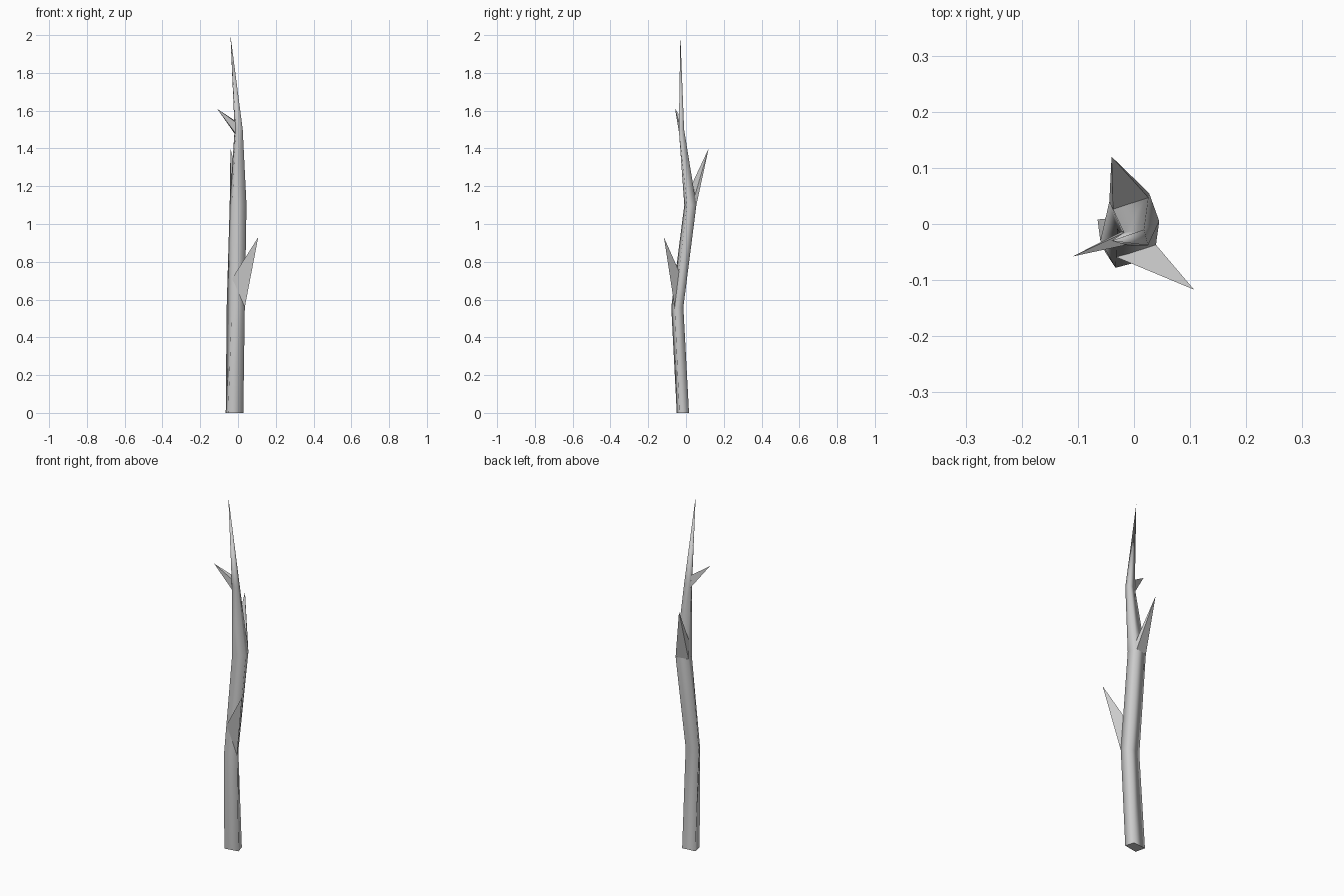
import bpy
import bmesh
from mathutils import Vector

if "Cube" in bpy.data.objects:
    bpy.data.objects.remove(bpy.data.objects["Cube"])

# four-sided trunk sections: height, then left, front-left, front-right and back corners
RINGS = [
    (0.00, [(-0.065, 0.008), (-0.052, -0.049), (0.028, -0.035), (0.013, 0.016)]),
    (0.56, [(-0.060, -0.030), (-0.033, -0.078), (0.036, -0.060), (0.012, -0.014)]),
    (1.10, [(-0.044, 0.040), (-0.030, -0.009), (0.045, 0.005), (0.027, 0.055)]),
    (1.50, [(-0.018, -0.015), (-0.012, -0.038), (0.025, -0.038), (0.018, -0.010)]),
]
TIP = Vector((-0.04, -0.03, 2.0))


def edge_point(side, z):
    """Point on a long trunk edge at height z."""
    pts = [Vector((*ring[side], h)) for h, ring in RINGS] + [TIP]
    for a, b in zip(pts, pts[1:]):
        if z <= b.z:
            return a.lerp(b, (z - a.z) / (b.z - a.z))
    return TIP


def make_object(name, bm, smooth):
    bmesh.ops.recalc_face_normals(bm, faces=bm.faces)
    for f in bm.faces:
        f.smooth = smooth
    mesh = bpy.data.meshes.new(name)
    bm.to_mesh(mesh)
    bm.free()
    obj = bpy.data.objects.new(name, mesh)
    bpy.context.collection.objects.link(obj)
    return obj


def fan(bm, loop, apex):
    tip = bm.verts.new(apex)
    for i, v in enumerate(loop):
        bm.faces.new((v, loop[(i + 1) % len(loop)], tip))


# crooked trunk, tapering to a point
bm = bmesh.new()
loops = [[bm.verts.new((x, y, z)) for x, y in ring] for z, ring in RINGS]
base = bm.faces.new(loops[0])
for lo, hi in zip(loops, loops[1:]):
    for i in range(4):
        j = (i + 1) % 4
        bm.faces.new((lo[i], lo[j], hi[j], hi[i]))
fan(bm, loops[-1], TIP)
bmesh.ops.split_edges(bm, edges=list(base.edges))
make_object("trunk", bm, True)


# pointed side shoots, each rooted on trunk edges
def branch(name, roots, tip):
    bm = bmesh.new()
    loop = [bm.verts.new(edge_point(s, z)) for s, z in roots]
    bm.faces.new(loop)
    fan(bm, loop, tip)
    make_object(name, bm, False)


branch("lower_branch", [(2, 0.56), (2, 0.75), (1, 0.71)], (0.107, -0.117, 0.93))
branch("middle_branch", [(0, 1.10), (3, 1.10), (3, 1.15), (0, 1.20)], (-0.04, 0.12, 1.40))
branch("upper_branch", [(0, 1.48), (1, 1.48), (1, 1.54), (0, 1.55)], (-0.11, -0.058, 1.61))
